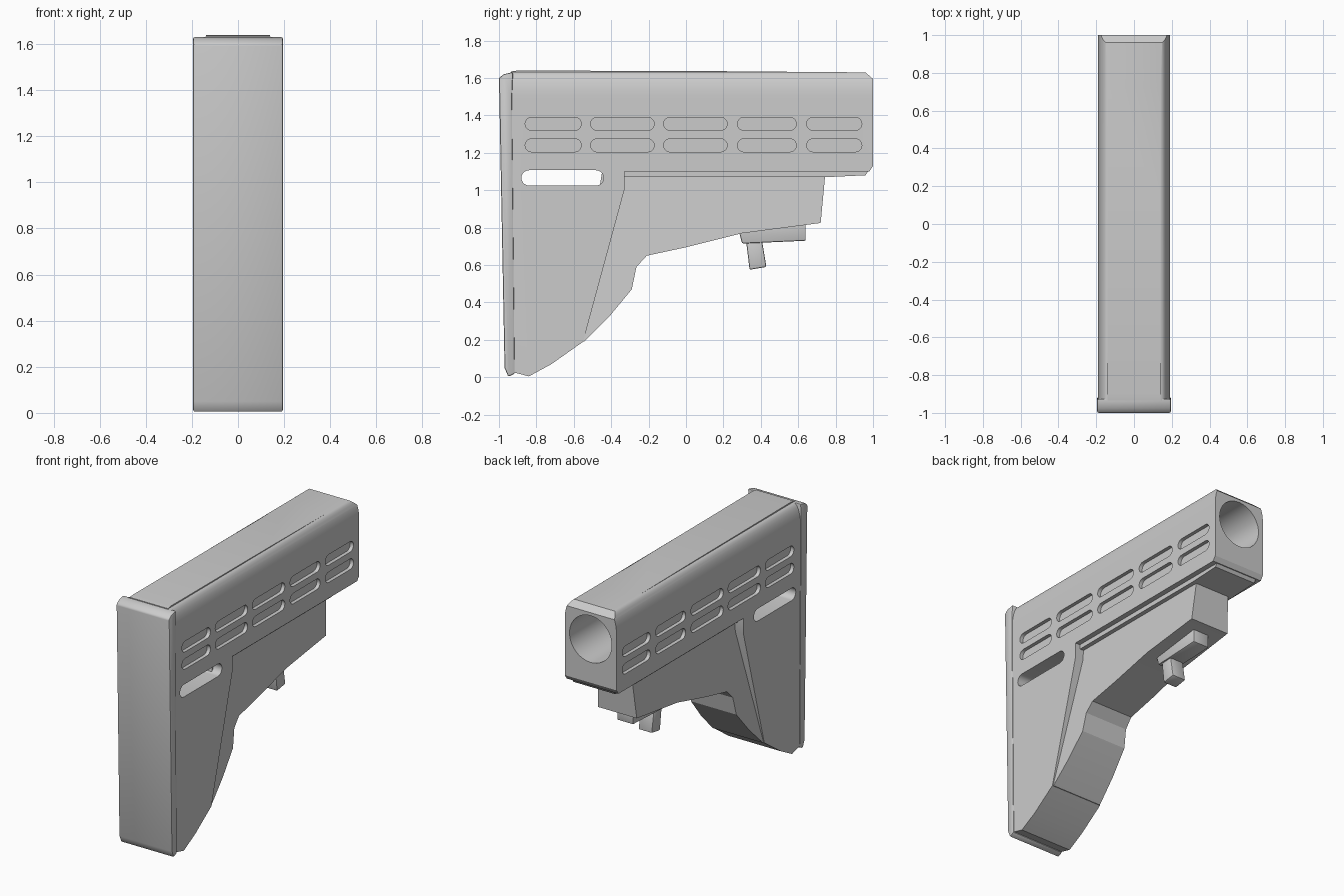
import bpy, bmesh, math

if "Cube" in bpy.data.objects:
    bpy.data.objects.remove(bpy.data.objects["Cube"])

grey = bpy.data.materials.new("plain grey")
grey.diffuse_color = (0.6, 0.6, 0.6, 1)
grey.use_nodes = True
grey.node_tree.nodes["Principled BSDF"].inputs["Base Color"].default_value = grey.diffuse_color


def add_prism(bm, pts, lo, hi, axis="x"):
    """Extrude a profile: (y, z) points along x, or (x, z) points along y."""
    def place(p, t):
        return (t, p[0], p[1]) if axis == "x" else (p[0], t, p[1])
    a = [bm.verts.new(place(p, lo)) for p in pts]
    b = [bm.verts.new(place(p, hi)) for p in pts]
    bm.faces.new(a)
    bm.faces.new(b[::-1])
    for i in range(len(pts)):
        j = (i + 1) % len(pts)
        bm.faces.new((a[j], a[i], b[i], b[j]))


def finish(name, bm):
    bmesh.ops.recalc_face_normals(bm, faces=bm.faces)
    me = bpy.data.meshes.new(name)
    bm.to_mesh(me)
    bm.free()
    me.materials.append(grey)
    ob = bpy.data.objects.new(name, me)
    bpy.context.collection.objects.link(ob)
    return ob


def prism(name, pts, lo, hi, axis="x"):
    bm = bmesh.new()
    add_prism(bm, pts, lo, hi, axis)
    return finish(name, bm)


def activate(ob):
    bpy.ops.object.select_all(action="DESELECT")
    ob.select_set(True)
    bpy.context.view_layer.objects.active = ob


def boolean(ob, tool, op):
    mod = ob.modifiers.new("cut", "BOOLEAN")
    mod.object, mod.operation, mod.solver = tool, op, "EXACT"
    activate(ob)
    bpy.ops.object.modifier_apply(modifier="cut")
    bpy.data.objects.remove(tool)


def bevel(ob, width, segments=2):
    mod = ob.modifiers.new("bevel", "BEVEL")
    mod.width, mod.segments, mod.limit_method = width, segments, "ANGLE"
    activate(ob)
    bpy.ops.object.modifier_apply(modifier="bevel")


def smooth(ob, angle=30):
    activate(ob)
    bpy.ops.object.shade_smooth_by_angle(angle=math.radians(angle))


def stadium(y0, y1, z0, z1, n=10):
    r, zc = (z1 - z0) / 2, (z0 + z1) / 2
    pts = []
    for c, start in ((y1 - r, -90), (y0 + r, 90)):
        for i in range(n + 1):
            a = math.radians(start + 180 * i / n)
            pts.append((c + r * math.cos(a), zc + r * math.sin(a)))
    return pts


# Main body: tube housing and rear panel in one side profile
body = prism("stock_body", [
    (-0.935, 1.635), (-0.9, 1.64), (0.12, 1.637), (0.96, 1.63), (1, 1.595),
    (1, 1.13), (0.98, 1.1), (-0.33, 1.1), (-0.33, 1.0), (-0.55, 0.19),
    (-0.72, 0.07), (-0.84, 0.005), (-0.935, 0.03)], -0.3, 0.3)

# Rounded top shoulders
arc = [(0.14 + 0.05 * math.sin(t), 1.5 + 0.132 * math.cos(t))
       for t in [math.radians(90 * i / 8) for i in range(9)]]
half = [(0.135, 1.7)] + arc + [(0.19, -0.1)]
section = half + [(-x, z) for x, z in reversed(half)]
boolean(body, prism("section_tool", section, -1.2, 1.2, "y"), "INTERSECT")

# Shallow side vents, two rows on each side, plus the sling slot through the body
bm = bmesh.new()
for y0, y1 in ((-0.86, -0.56), (-0.51, -0.17), (-0.12, 0.22),
               (0.275, 0.59), (0.645, 0.94)):
    for z0, z1 in ((1.205, 1.275), (1.32, 1.39)):
        for lo, hi in ((-0.3, -0.166), (0.166, 0.3)):
            add_prism(bm, stadium(y0, y1, z0, z1), lo, hi)
add_prism(bm, stadium(-0.88, -0.44, 1.025, 1.107), -0.3, 0.3)
boolean(body, finish("slot_tool", bm), "DIFFERENCE")

# Round bore for the tube
circle = [(0.155 * math.cos(2 * math.pi * i / 48),
           1.42 + 0.155 * math.sin(2 * math.pi * i / 48)) for i in range(48)]
boolean(body, prism("bore_tool", circle, -0.8, 1.2, "y"), "DIFFERENCE")
smooth(body)

# Lip under the tube housing
prism("underside_lip", [
    (-0.4, 1.11), (0.98, 1.11), (0.96, 1.08), (0.75, 1.07), (-0.4, 1.07)],
    -0.155, 0.155)

# Narrower web and finger grip, widening towards the bottom
web = prism("grip_web", [
    (-0.45, 1.09), (0.745, 1.09), (0.72, 0.825), (0.3, 0.77), (0.0, 0.695),
    (-0.21, 0.65), (-0.265, 0.59), (-0.29, 0.47), (-0.41, 0.325),
    (-0.545, 0.19), (-0.6, 0.19)], -1, 1)
for v in web.data.vertices:
    v.co.x *= 0.185 - 0.06 * (v.co.z - 0.19) / 0.9
smooth(web, 25)

# Butt pad
pad = prism("butt_pad", [
    (-1, 1.6), (-0.975, 1.62), (-0.925, 1.632), (-0.93, 1.5), (-0.915, 0.02),
    (-0.95, 0.003), (-0.97, 0.05)], -0.195, 0.195)
bevel(pad, 0.008)
smooth(pad)

# Adjustment lever and its pin
lever = prism("adjustment_lever", [
    (0.28, 0.79), (0.3, 0.715), (0.64, 0.73), (0.64, 0.84), (0.28, 0.84)],
    -0.06, 0.06)
pin = prism("lever_pin", [
    (0.32, 0.74), (0.405, 0.74), (0.43, 0.59), (0.34, 0.575)], -0.05, 0.05)
for ob in (lever, pin):
    bevel(ob, 0.008)
    smooth(ob)
